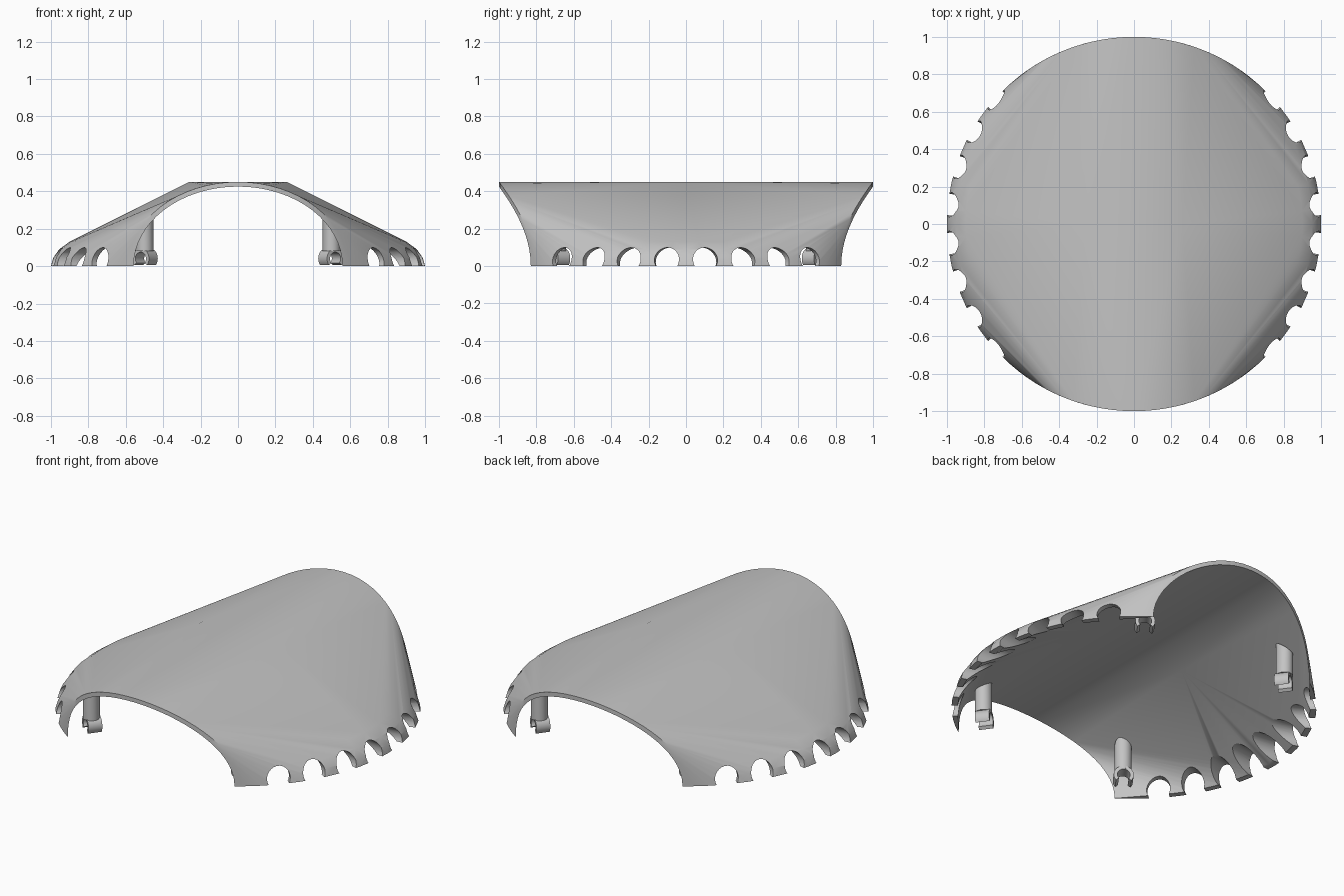
import bpy, bmesh, math
from mathutils import Matrix, Vector

old = bpy.data.objects.get("Cube")
if old:
    bpy.data.objects.remove(old)

grey = bpy.data.materials.new("neutral grey")
grey.use_nodes = True
GREY = (0.55, 0.55, 0.55, 1)
grey.diffuse_color = GREY
grey.node_tree.nodes["Principled BSDF"].inputs["Base Color"].default_value = GREY


def make_object(name, bm):
    bmesh.ops.recalc_face_normals(bm, faces=bm.faces)
    mesh = bpy.data.meshes.new(name)
    bm.to_mesh(mesh)
    bm.free()
    mesh.materials.append(grey)
    obj = bpy.data.objects.new(name, mesh)
    bpy.context.collection.objects.link(obj)
    return obj


def smooth(obj):
    bpy.ops.object.select_all(action='DESELECT')
    obj.select_set(True)
    bpy.context.view_layer.objects.active = obj
    bpy.ops.object.shade_smooth_by_angle(angle=math.radians(30))


def radial(angle, distance, z):
    return (Matrix.Rotation(angle, 4, 'Z')
            @ Matrix.Translation((distance, 0, z)))


# Taut skin over two elliptical end arches, a pair of shoulder points and the side rims
def skin(bm, half_width, height, shoulder, rim, reach):
    points = [Vector((side * shoulder[0], 0, shoulder[1])) for side in (-1, 1)]
    for i in range(33):
        a = math.pi * i / 32
        x = half_width * math.cos(a)
        y = math.sqrt(1 - x * x)
        points += [Vector((x, end * y, height * math.sin(a))) for end in (-1, 1)]
    for r, z in rim:
        for i in range(25):
            a = math.radians(reach) * (i / 12 - 1)
            x, y = r * math.cos(a), r * math.sin(a)
            points += [Vector((side * x, y, z)) for side in (-1, 1)]
    verts = [bm.verts.new(p) for p in points]
    bmesh.ops.convex_hull(bm, input=verts)


# Shell: outer and inner skins, opened below and at the ends, joined along the edge
bm = bmesh.new()
skin(bm, 0.583, 0.45, (0.26, 0.45), [(1, 0), (0.987, 0.045), (0.955, 0.09), (0.9, 0.13)], 52)
skin(bm, 0.558, 0.425, (0.34, 0.36), [(0.965, 0)], 41)
bm.normal_update()
bmesh.ops.delete(bm, geom=[f for f in bm.faces if f.normal.z < 0.0005], context='FACES')
bmesh.ops.delete(bm, geom=[v for v in bm.verts if not v.link_faces], context='VERTS')
bmesh.ops.bridge_loops(bm, edges=[e for e in bm.edges if e.is_boundary])
shell = make_object("shell", bm)

# Round notches along both low edges
bm = bmesh.new()
for side in (0, 180):
    for step in range(8):
        place = radial(math.radians(side - 42 + 12 * step), 0.95, 0.033)
        bmesh.ops.create_cone(bm, cap_ends=True, segments=32, radius1=0.066, radius2=0.066,
                              depth=0.4, matrix=place @ Matrix.Rotation(math.pi / 2, 4, 'Y'))
cutter = make_object("notch_cutter", bm)
cutter.hide_render = True
cut = shell.modifiers.new("notches", 'BOOLEAN')
cut.operation, cut.solver, cut.object = 'DIFFERENCE', 'EXACT', cutter
bpy.context.view_layer.objects.active = shell
bpy.ops.object.modifier_apply(modifier=cut.name)
bpy.data.objects.remove(cutter)
smooth(shell)


# Open ring clip facing outwards
def clip(place):
    bm = bmesh.new()
    rings = []
    for i in range(25):
        a = math.radians(-40 + 260 * i / 24)
        rings.append([bm.verts.new(place @ Vector((x, r * math.cos(a), r * math.sin(a))))
                      for x, r in ((-0.045, 0.035), (0.035, 0.035), (0.035, 0.055), (-0.045, 0.055))])
    for a, b in zip(rings, rings[1:]):
        for k in range(4):
            n = (k + 1) % 4
            bm.faces.new((a[k], a[n], b[n], b[k]))
    bm.faces.new(rings[0])
    bm.faces.new(rings[-1])
    return bm


# Post with a slanted top that stays within the shell wall
def post(place):
    bm = bmesh.new()
    bmesh.ops.create_cone(bm, cap_ends=True, segments=32, radius1=0.047, radius2=0.047,
                          depth=0.17)
    for v in bm.verts:
        if v.co.z > 0:
            v.co.z -= 0.7 * v.co.x
    bm.transform(place)
    return bm


for name, degrees in (("back_left", 54), ("back_right", 126),
                      ("front_right", 234), ("front_left", 306)):
    angle = math.radians(degrees)
    smooth(make_object(name + "_clip", clip(radial(angle, 0.85, 0.04))))
    smooth(make_object(name + "_post", post(radial(angle, 0.85, 0.165))))
